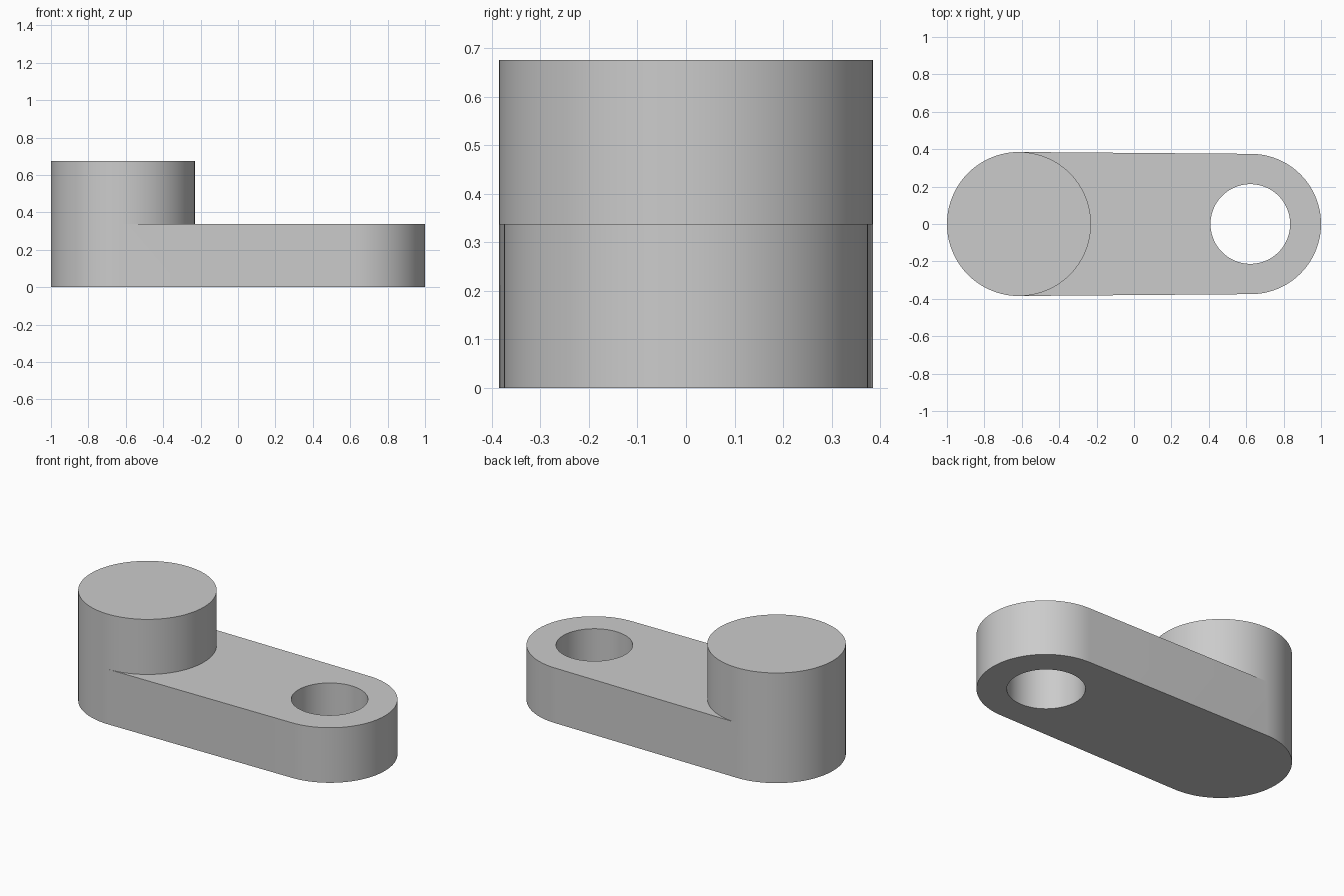
import bpy, bmesh
from math import pi, cos, sin, radians

old = bpy.data.objects.get("Cube")
if old:
    bpy.data.objects.remove(old)

PIN_X, PIN_R, PIN_TOP = -0.615, 0.385, 0.676
END_X, END_R, ARM_TOP = 0.625, 0.375, 0.338
HOLE_X, HOLE_R = 0.622, 0.213
HALF = 48  # segments per half circle

grey = bpy.data.materials.new("plain grey")
grey.use_nodes = True
grey.diffuse_color = (0.6, 0.6, 0.6, 1)
grey.node_tree.nodes["Principled BSDF"].inputs["Base Color"].default_value = (0.6, 0.6, 0.6, 1)


def arc(cx, r, start):
    """Half circle, counter-clockwise from the start angle."""
    return [(cx + r * cos(start + pi * i / HALF), r * sin(start + pi * i / HALF))
            for i in range(HALF + 1)]


bm = bmesh.new()


def ring(points, z):
    return [bm.verts.new((x, y, z)) for x, y in points]


def wall(low, high, closed=True):
    for i in range(len(low) - (not closed)):
        j = (i + 1) % len(low)
        bm.faces.new((low[i], low[j], high[j], high[i]))


# Arm: rounded outline, sharing its outer half circle with the pin
outer = arc(PIN_X, PIN_R, pi / 2)
inner = arc(PIN_X, PIN_R, -pi / 2)[1:-1]
end = arc(END_X, END_R, -pi / 2)
base = ring(outer + end, 0)
rim = ring(outer + end, ARM_TOP)
seam = ring(inner, ARM_TOP)
wall(base, rim)
bm.faces.new(base[::-1])
n = len(outer)
bm.faces.new(rim[n - 1:] + [rim[0]] + seam[::-1])

# Pin: round boss rising from the arm
cap = ring(outer + inner, PIN_TOP)
wall(rim[:n] + seam, cap)
bm.faces.new(cap)
bmesh.ops.recalc_face_normals(bm, faces=bm.faces)

mesh = bpy.data.meshes.new("crank_arm")
bm.to_mesh(mesh)
bm.free()
mesh.materials.append(grey)
crank = bpy.data.objects.new("crank_arm", mesh)
bpy.context.collection.objects.link(crank)

# Through hole in the free end
bpy.ops.mesh.primitive_cylinder_add(vertices=2 * HALF, radius=HOLE_R, depth=2,
                                    location=(HOLE_X, 0, 0))
cutter = bpy.context.object
cutter.name = "hole_cutter"
cutter.hide_render = True
cutter.data.materials.append(grey)

bpy.ops.object.select_all(action='DESELECT')
crank.select_set(True)
bpy.context.view_layer.objects.active = crank
cut = crank.modifiers.new("hole", 'BOOLEAN')
cut.operation = 'DIFFERENCE'
cut.solver = 'EXACT'
cut.object = cutter
bpy.ops.object.modifier_apply(modifier=cut.name)
bpy.data.objects.remove(cutter)
bpy.ops.object.shade_smooth_by_angle(angle=radians(30))
